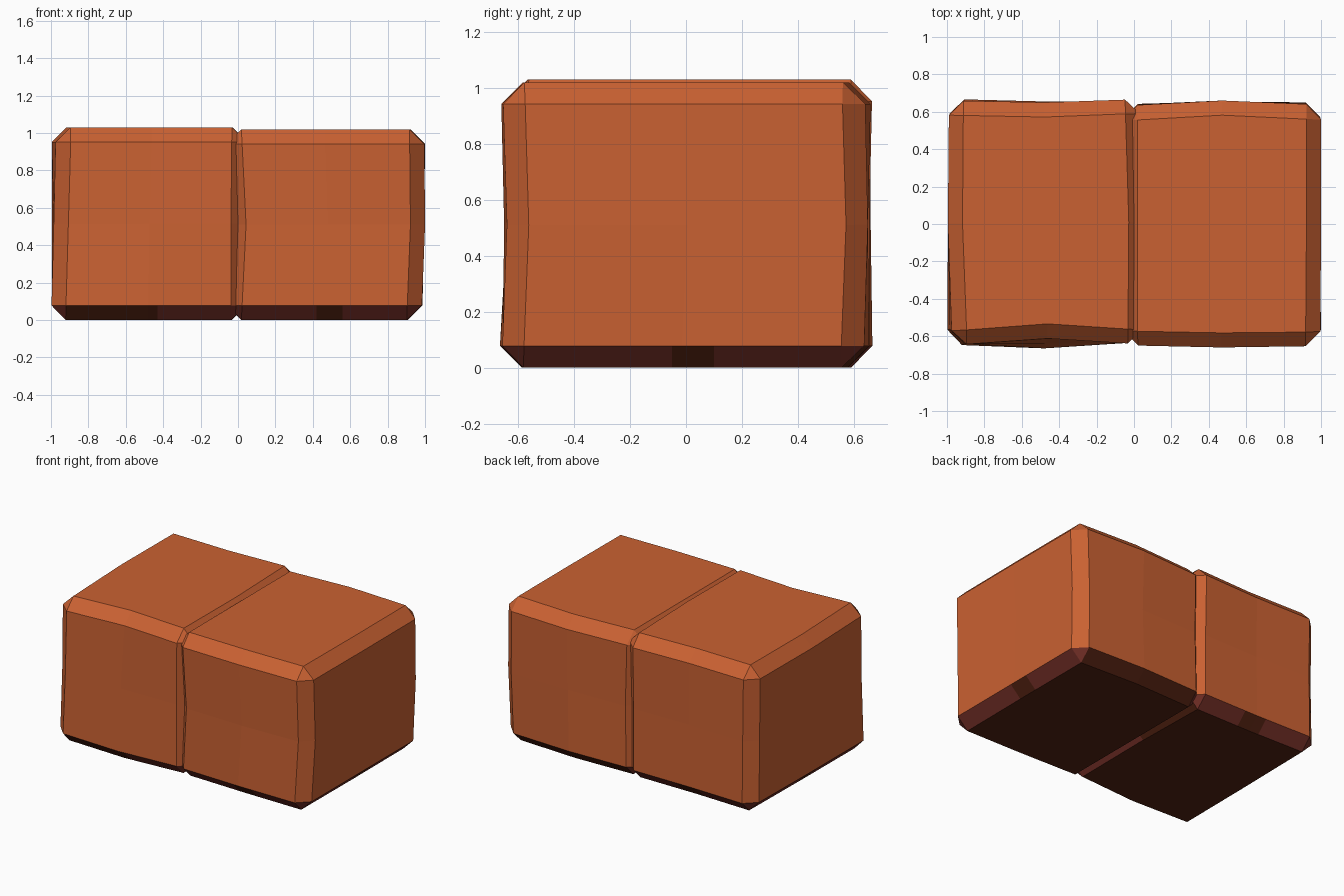
import bpy, bmesh

if "Cube" in bpy.data.objects:
    bpy.data.objects.remove(bpy.data.objects["Cube"])


def material(name, colour):
    m = bpy.data.materials.new(name)
    m.diffuse_color = (*colour, 1)
    m.use_nodes = True
    m.node_tree.nodes["Principled BSDF"].inputs["Base Color"].default_value = m.diffuse_color
    return m


materials = [material("terracotta_stone", (0.59, 0.12, 0.032)),
             material("dark_brown_underside", (0.088, 0.016, 0.006)),
             material("dark_plum_edge", (0.185, 0.03, 0.021))]


def block(name, height, left, right, front, back, patches):
    """Rough chamfered block; each side is a 3x3 table, rows from bottom to top.
    left/right give x for front..back, front/back give y for left..right.
    patches: brown stretches of the lower chamfer as axis, side, from, to."""
    bm = bmesh.new()
    bmesh.ops.create_cube(bm, size=2)
    bmesh.ops.subdivide_edges(bm, edges=bm.edges[:], cuts=1, use_grid_fill=True)
    # cube edges that get chamfered, found before the sides are warped
    sharp = [e for e in bm.edges if e.calc_face_angle(0) > 1]
    for v in bm.verts:
        i, j, k = (round(c) + 1 for c in v.co)
        x0, x1 = left[k][j], right[k][j]
        y0, y1 = front[k][i], back[k][i]
        v.co = (x0 + (x1 - x0) * i / 2, y0 + (y1 - y0) * j / 2, height * k / 2)
    bmesh.ops.bevel(bm, geom=sharp, offset=0.078, segments=1, profile=0.5,
                    affect='EDGES', clamp_overlap=True)
    bmesh.ops.recalc_face_normals(bm, faces=bm.faces[:])

    def on_side(f, axis, side):
        return -0.9 < f.normal.z < -0.3 and f.normal[axis] * side > 0.6

    # underside brown, lower chamfer plum with brown stretches cut in
    for axis, side, lo, hi in patches:
        along = 1 - axis
        for cut in (lo, hi):
            bm.normal_update()
            strip = [f for f in bm.faces if on_side(f, axis, side)]
            geom = strip + list({e for f in strip for e in f.edges}) \
                + list({v for f in strip for v in f.verts})
            point, normal = [0, 0, 0], [0, 0, 0]
            point[along], normal[along] = cut, 1
            bmesh.ops.bisect_plane(bm, geom=geom, plane_co=point, plane_no=normal)
    bm.normal_update()
    for f in bm.faces:
        c = f.calc_center_median()
        if f.normal.z < -0.9:
            f.material_index = 1
        elif f.normal.z < -0.3:
            brown = any(on_side(f, a, s) and lo < c[1 - a] < hi
                        for a, s, lo, hi in patches)
            f.material_index = 1 if brown else 2
    me = bpy.data.meshes.new(name)
    bm.to_mesh(me)
    bm.free()
    for m in materials:
        me.materials.append(m)
    ob = bpy.data.objects.new(name, me)
    bpy.context.collection.objects.link(ob)
    return ob


# Left block, slightly taller, hollow along its upper front
block("left_block", 1.03,
      left=[(-1.0, -0.995, -0.985), (-0.985, -0.995, -0.985), (-0.97, -0.995, -0.99)],
      right=[(0.04, 0.045, 0.03), (0.04, 0.05, 0.03), (0.045, 0.05, 0.03)],
      front=[(-0.645, -0.665, -0.63), (-0.64, -0.64, -0.635), (-0.65, -0.612, -0.645)],
      back=[(0.67, 0.655, 0.655), (0.66, 0.65, 0.655), (0.66, 0.65, 0.67)],
      patches=[(1, -1, -0.92, -0.43), (1, 1, -0.55, -0.38),
               (0, -1, -0.05, 0.1), (0, 1, 0.05, 0.58)])

# Right block, gently bulging front and back
block("right_block", 1.02,
      left=[(-0.06, -0.06, -0.06), (-0.035, -0.05, -0.05), (-0.06, -0.06, -0.06)],
      right=[(0.98, 0.985, 0.985), (1.0, 0.99, 0.995), (0.995, 1.0, 1.0)],
      front=[(-0.64, -0.655, -0.66), (-0.64, -0.65, -0.64), (-0.65, -0.66, -0.655)],
      back=[(0.64, 0.655, 0.63), (0.64, 0.65, 0.65), (0.63, 0.66, 0.635)],
      patches=[(1, -1, 0.42, 0.56), (1, 1, 0.02, 0.91),
               (0, -1, -0.05, 0.1), (0, 1, -0.05, 0.1)])
